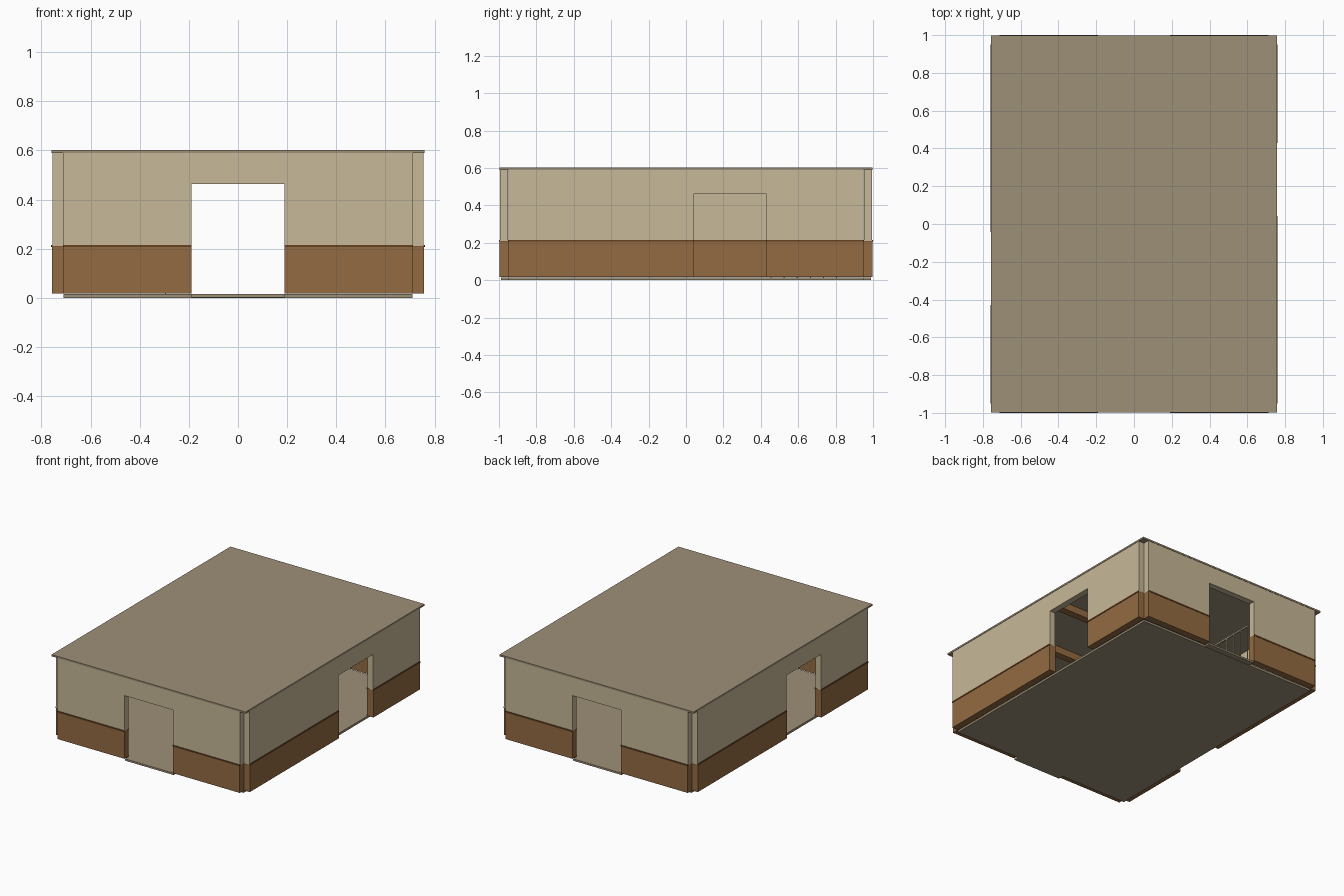
import bpy, bmesh

if "Cube" in bpy.data.objects:
    bpy.data.objects.remove(bpy.data.objects["Cube"])


def lin(c):
    c /= 255
    return c / 12.92 if c <= 0.04045 else ((c + 0.055) / 1.055) ** 2.4


def material(name, r, g, b):
    m = bpy.data.materials.new(name)
    m.diffuse_color = (lin(r), lin(g), lin(b), 1)
    m.use_nodes = True
    m.node_tree.nodes["Principled BSDF"].inputs["Base Color"].default_value = m.diffuse_color
    return m


PLASTER = material("cream plaster", 199, 184, 152)
WOOD = material("brown wood", 147, 107, 66)
TRIM = material("dark wood", 103, 66, 36)
SLAB = material("tan slab", 157, 144, 119)


def boxes(name, mat, spans):
    """One object made of boxes, each given as (x0, x1, y0, y1, z0, z1)."""
    bm = bmesh.new()
    for x0, x1, y0, y1, z0, z1 in spans:
        for v in bmesh.ops.create_cube(bm, size=1)["verts"]:
            v.co.x = x1 if v.co.x > 0 else x0
            v.co.y = y1 if v.co.y > 0 else y0
            v.co.z = z1 if v.co.z > 0 else z0
    me = bpy.data.meshes.new(name)
    bm.to_mesh(me)
    bm.free()
    me.materials.append(mat)
    ob = bpy.data.objects.new(name, me)
    bpy.context.collection.objects.link(ob)
    return ob


BASE, DOOR_TOP, CEIL = 0.018, 0.463, 0.59


def wall(name, along_x, centre, half, d0, d1):
    """Wall with a doorway from d0 to d1, panelled below on both faces."""
    def span(a0, a1, t, z0, z1):
        c0, c1 = centre - t, centre + t
        return (a0, a1, c0, c1, z0, z1) if along_x else (c0, c1, a0, a1, z0, z1)
    sides = [(-half, d0), (d1, half)]
    boxes(name + "_plaster", PLASTER,
          [span(a, b, 0.0225, 0.21, CEIL) for a, b in sides]
          + [span(d0, d1, 0.0225, DOOR_TOP, CEIL)])
    boxes(name + "_panelling", WOOD,
          [span(a, b, 0.0245, BASE, 0.208) for a, b in sides])
    boxes(name + "_rail", TRIM,
          [span(a, b, 0.027, 0.206, 0.216) for a, b in sides])


# Floor and roof slabs
boxes("floor", SLAB, [(-0.71, 0.71, -0.95, 0.95, 0, 0.015)])
boxes("door_sills", SLAB, [(-0.19, 0.19, s * 0.96 - 0.03, s * 0.96 + 0.03, 0.002, 0.015)
                           for s in (-1, 1)])
boxes("roof", SLAB, [(-0.758, 0.758, -0.998, 0.998, CEIL, 0.602)])

# Walls, leaving open notches at the corners
wall("front_wall", True, -0.973, 0.712, -0.19, 0.19)
wall("back_wall", True, 0.973, 0.712, -0.19, 0.19)
wall("right_wall", False, 0.733, 0.95, 0.043, 0.428)
wall("left_wall", False, -0.733, 0.95, -0.428, -0.043)

# Ceiling beams
boxes("ceiling_beams", WOOD, [(-0.70, 0.70, y - 0.025, y + 0.025, 0.54, CEIL)
                              for y in (0.0, -0.47)])

# Inner railing with thin bars
boxes("inner_railing", PLASTER,
      [(-0.30, -0.29, 0.45, 0.81, 0.395, 0.405)]
      + [(-0.298, -0.292, y - 0.003, y + 0.003, 0.015, 0.395)
         for y in (0.455 + 0.07 * i for i in range(6))])
